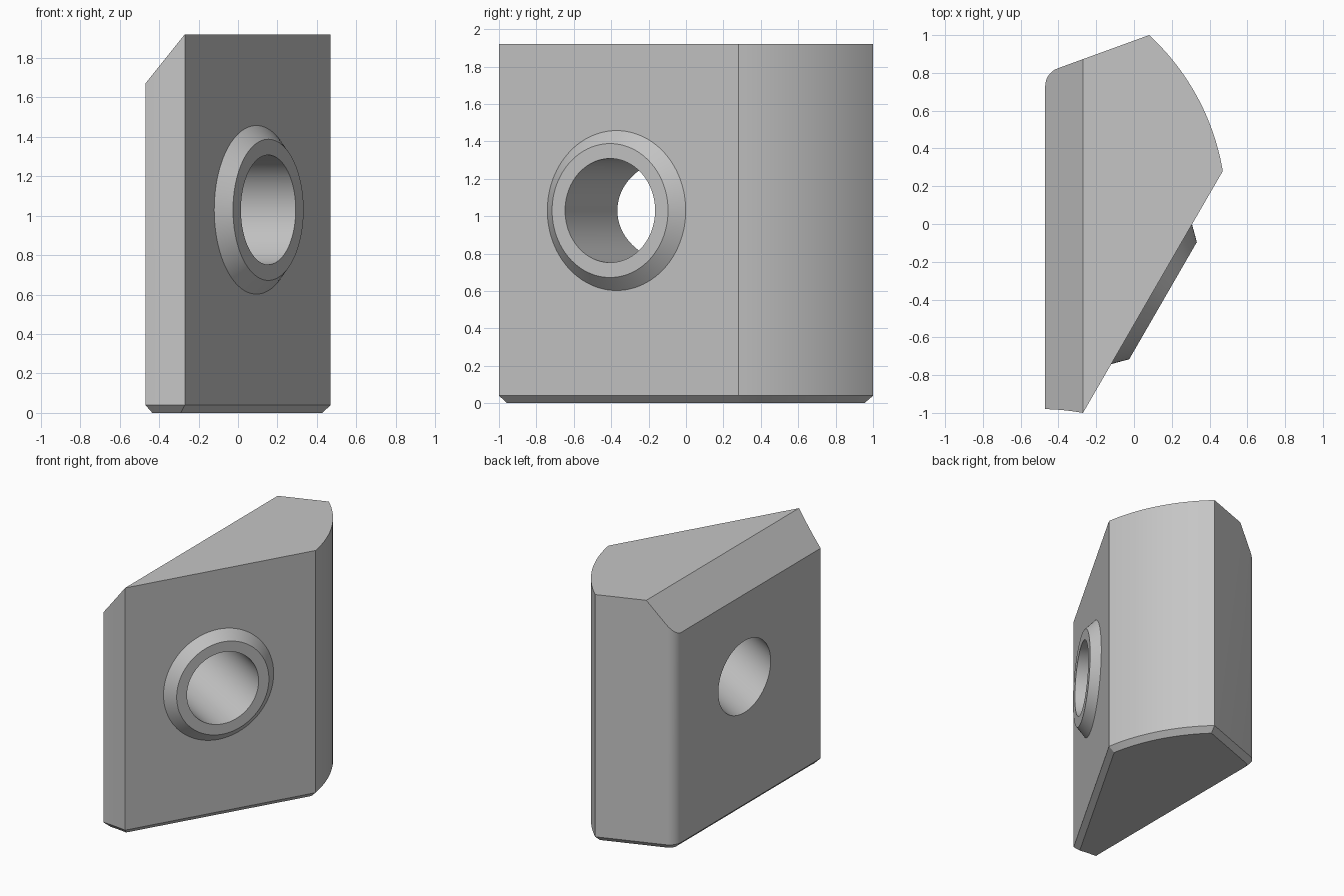
import bpy, bmesh, math
from mathutils import Vector, Matrix

cube = bpy.data.objects.get("Cube")
if cube:
    bpy.data.objects.remove(cube, do_unlink=True)

HEIGHT, CHAMFER = 1.92, 0.04

grey = bpy.data.materials.new("plain_grey")
grey.use_nodes = True
colour = (0.56, 0.56, 0.56, 1)
grey.diffuse_color = colour
grey.node_tree.nodes["Principled BSDF"].inputs["Base Color"].default_value = colour


def arc(start, end, radius, steps, side):
    """Points from start to end; the centre lies to the left (1) or right (-1)."""
    a, b = Vector(start), Vector(end)
    chord = b - a
    normal = Vector((-chord.y, chord.x)).normalized() * side
    centre = (a + b) / 2 + normal * math.sqrt(radius ** 2 - (chord.length / 2) ** 2)
    ra, rb = a - centre, b - centre
    sweep = ra.angle(rb) * side
    return [centre + Matrix.Rotation(sweep * i / steps, 2) @ ra
            for i in range(steps + 1)]


def make_object(name, bm):
    bmesh.ops.recalc_face_normals(bm, faces=bm.faces)
    mesh = bpy.data.meshes.new(name)
    bm.to_mesh(mesh)
    bm.free()
    mesh.materials.append(grey)
    obj = bpy.data.objects.new(name, mesh)
    bpy.context.collection.objects.link(obj)
    return obj


def frustum(name, axis_origin, axis, near, far, r_near, r_far):
    """Round solid along an axis, between two distances from its origin."""
    bm = bmesh.new()
    bmesh.ops.create_cone(bm, cap_ends=True, segments=96, radius1=r_near,
                          radius2=r_far, depth=far - near)
    turn = axis.to_track_quat("Z", "Y").to_matrix().to_4x4()
    place = Matrix.Translation(axis_origin + axis * (near + far) / 2)
    bmesh.ops.transform(bm, matrix=place @ turn, verts=bm.verts)
    return make_object(name, bm)


# Plan outline, counter-clockwise
outline = arc((-0.47, -0.98), (-0.27, -1.0), 1.26, 6, -1)
outline += arc((0.47, 0.28), (0.08, 1.0), 1.26, 24, 1)
outline += arc((-0.404, 0.824), (-0.47, 0.73), 0.1, 12, 1)

# Body: extruded outline with a chamfered foot
bm = bmesh.new()
base = bm.faces.new([bm.verts.new((p.x, p.y, CHAMFER)) for p in outline])
extruded = bmesh.ops.extrude_face_region(bm, geom=[base], use_keep_orig=True)
top = [g for g in extruded["geom"] if isinstance(g, bmesh.types.BMVert)]
bmesh.ops.translate(bm, verts=top, vec=(0, 0, HEIGHT - CHAMFER))
bmesh.ops.recalc_face_normals(bm, faces=bm.faces)
bmesh.ops.inset_region(bm, faces=[base], thickness=CHAMFER, use_even_offset=True)
for v in base.verts:
    v.co.z = 0

# Sloping cut along the upper left edge
cut = bmesh.ops.bisect_plane(
    bm, geom=bm.verts[:] + bm.edges[:] + bm.faces[:],
    plane_co=(-0.27, 0, HEIGHT), plane_no=(-0.25, 0, 0.2), clear_outer=True)
rim = [e for e in bm.edges if e.is_boundary]
bmesh.ops.holes_fill(bm, edges=rim, sides=0)
body = make_object("wedge_body", bm)

# Raised collar and through hole, square to the slanted face
axis = Vector((0.866, -0.5, 0)).normalized()
origin = Vector((0.093, -0.371, 1.03))
collar = frustum("collar", origin, axis, -0.02, 0.07, 0.448, 0.358)
bore = frustum("bore_cutter", origin, axis, -1.5, 0.5, 0.278, 0.278)

bpy.ops.object.select_all(action="DESELECT")
body.select_set(True)
bpy.context.view_layer.objects.active = body
for tool, operation in ((collar, "UNION"), (bore, "DIFFERENCE")):
    mod = body.modifiers.new(tool.name, "BOOLEAN")
    mod.object, mod.operation, mod.solver = tool, operation, "EXACT"
    bpy.ops.object.modifier_apply(modifier=mod.name)
    bpy.data.objects.remove(tool, do_unlink=True)

bpy.ops.object.shade_smooth_by_angle(angle=math.radians(25))
